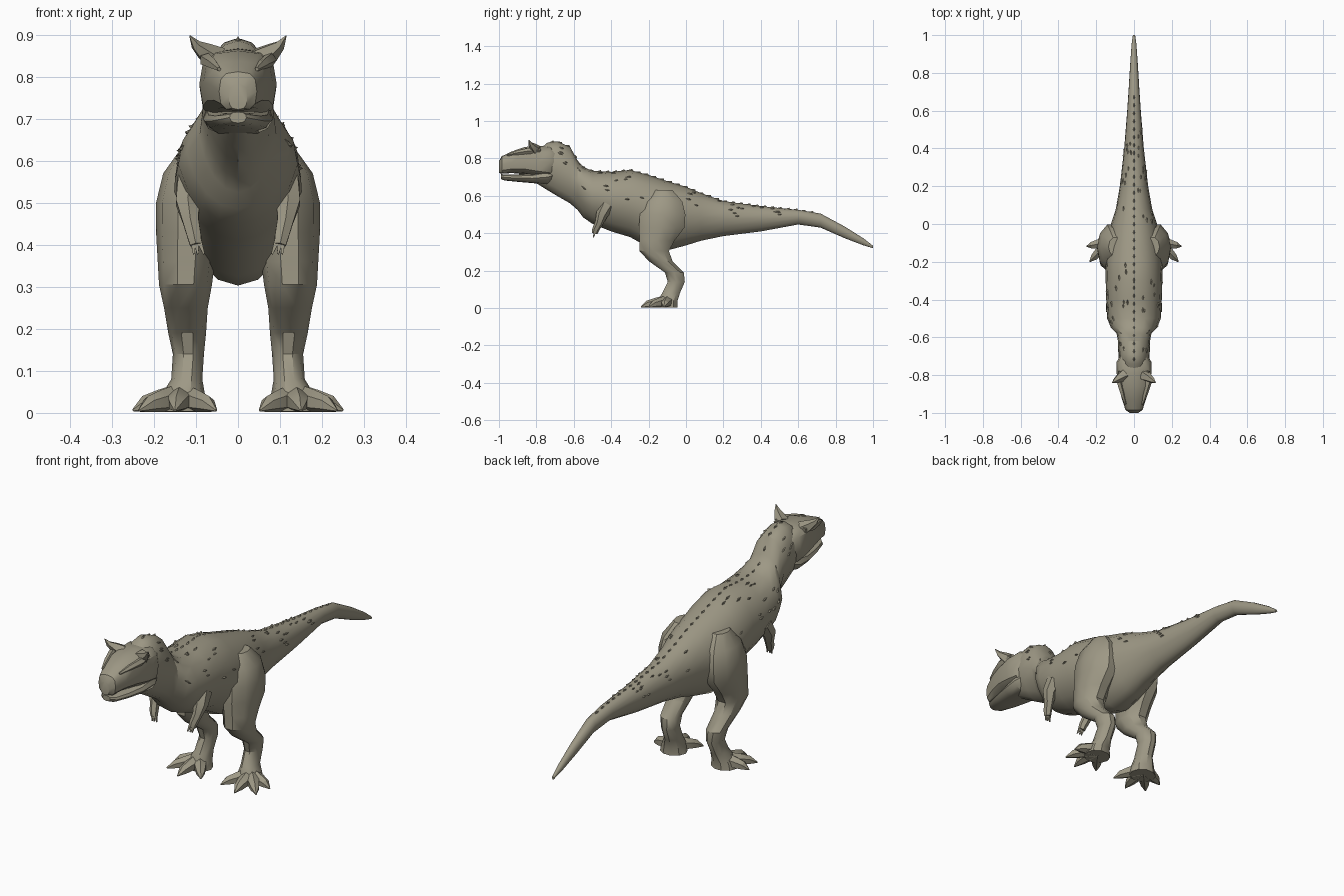
import bpy, bmesh, math, random
from mathutils import Vector

if "Cube" in bpy.data.objects:
    bpy.data.objects.remove(bpy.data.objects["Cube"])

random.seed(4)
hide = bpy.data.materials.new("olive grey hide")
hide.diffuse_color = (0.34, 0.315, 0.235, 1)
hide.use_nodes = True
hide.node_tree.nodes["Principled BSDF"].inputs["Base Color"].default_value = hide.diffuse_color


def finish(name, bm, angle=35):
    bmesh.ops.recalc_face_normals(bm, faces=bm.faces)
    me = bpy.data.meshes.new(name)
    bm.to_mesh(me)
    bm.free()
    ob = bpy.data.objects.new(name, me)
    bpy.context.collection.objects.link(ob)
    me.materials.append(hide)
    bpy.ops.object.select_all(action='DESELECT')
    ob.select_set(True)
    bpy.context.view_layer.objects.active = ob
    bpy.ops.object.shade_smooth_by_angle(angle=math.radians(angle))
    return ob


def skin(bm, rings):
    """Bridge a list of equal-length point rings and cap both ends."""
    vs = [[bm.verts.new(p) for p in r] for r in rings]
    n = len(vs[0])
    for a, b in zip(vs, vs[1:]):
        for i in range(n):
            j = (i + 1) % n
            bm.faces.new((a[i], a[j], b[j], b[i]))
    bm.faces.new(vs[0])
    bm.faces.new(vs[-1])


def spow(v, p):
    return math.copysign(abs(v) ** p, v)


def section_point(s, a, p=2.1, egg=0.2):
    """Point on an upright section (y, bottom, top, half width) at angle a."""
    y, zb, zt, w = s
    c, t = spow(math.cos(a), 2 / p), spow(math.sin(a), 2 / p)
    k = 1 - egg * max(0, -t)
    return Vector((w * c * k, y, (zb + zt) / 2 + (zt - zb) / 2 * t))


def upright_loft(name, sections, n=16, p=2.1, egg=0.2):
    bm = bmesh.new()
    skin(bm, [[section_point(s, 2 * math.pi * i / n, p, egg) for i in range(n)]
              for s in sections])
    return finish(name, bm)


def tube(bm, path, n=6, flat=1.0, floor=None):
    """Tapered limb through (x, y, z, radius) points."""
    pts = [Vector(q[:3]) for q in path]
    rings = []
    for i, q in enumerate(path):
        d = (pts[min(i + 1, len(pts) - 1)] - pts[max(i - 1, 0)]).normalized()
        u = d.cross(Vector((0, 0, 1)) if abs(d.z) < .8 else Vector((0, 1, 0))).normalized()
        v = d.cross(u)
        ring = []
        for k in range(n):
            a = 2 * math.pi * (k + .5) / n
            r = pts[i] + q[3] * (u * math.cos(a) + v * math.sin(a) * flat)
            if floor is not None:
                r.z = max(r.z, floor)
            ring.append(r)
        rings.append(ring)
    skin(bm, rings)


def side_pts(path, s):
    return [(q[0] * s,) + tuple(q[1:]) for q in path]


# Neck, torso and tail: (y, bottom, top, half width)
BODY = [(-.82, .68, .82, .055), (-.74, .63, .885, .078), (-.69, .60, .892, .083),
        (-.62, .56, .862, .085), (-.58, .525, .79, .092), (-.55, .485, .755, .122),
        (-.50, .45, .733, .142), (-.40, .41, .728, .147), (-.30, .38, .738, .150),
        (-.20, .325, .712, .152), (-.12, .303, .685, .145), (0, .335, .648, .122),
        (.08, .36, .615, .096), (.20, .385, .572, .075), (.40, .41, .545, .052),
        (.60, .447, .525, .036), (.72, .43, .505, .028), (.85, .373, .435, .02),
        (.95, .335, .372, .013), (1, .32, .333, .006)]
upright_loft("body_and_tail", BODY)

# Skull with a separate, slightly narrower lower jaw
upright_loft("skull", [(-1, .722, .785, .022), (-.985, .718, .812, .045),
                       (-.93, .722, .838, .063), (-.86, .715, .862, .082),
                       (-.79, .70, .866, .092), (-.73, .69, .868, .092),
                       (-.70, .72, .85, .075)], 12, 2.9, 0)
upright_loft("lower_jaw", [(-.99, .69, .716, .02), (-.97, .682, .715, .042),
                           (-.90, .675, .715, .062), (-.82, .668, .72, .078),
                           (-.74, .66, .74, .084), (-.71, .68, .74, .07)], 12, 2.6, .1)

# Brow horns and brow ridges
bm = bmesh.new()
for s in (1, -1):
    tube(bm, side_pts([(.052, -.80, .84, .034), (.078, -.815, .858, .024),
                       (.10, -.83, .875, .013), (.115, -.84, .898, .001)], s), 5)
finish("brow_horns", bm, 25)
bm = bmesh.new()
for s in (1, -1):
    tube(bm, side_pts([(.07, -.78, .845, .014), (.076, -.84, .84, .017),
                       (.06, -.90, .83, .013), (.045, -.955, .818, .005)], s), 5)
finish("brow_ridges", bm, 25)

# Legs: (x, y, z, half width, half depth)
LEG = [(.10, -.12, .63, .035, .05), (.112, -.12, .57, .066, .105), (.118, -.125, .50, .077, .128),
       (.12, -.13, .43, .075, .128), (.123, -.155, .36, .068, .098), (.125, -.17, .305, .063, .083),
       (.124, -.135, .25, .052, .066), (.121, -.062, .19, .045, .053), (.118, -.052, .14, .037, .048),
       (.122, -.08, .08, .037, .05), (.132, -.10, .035, .055, .056), (.134, -.10, .003, .062, .056)]
bm = bmesh.new()
for s in (1, -1):
    skin(bm, [[(s * (x + rx * math.cos(a)), y + ry * math.sin(a), z)
               for a in (2 * math.pi * i / 10 for i in range(10))]
              for x, y, z, rx, ry in LEG])
finish("legs", bm)

# Splayed toes with pointed claws
bm = bmesh.new()
for s in (1, -1):
    for tx, ty in ((.25, -.118), (.235, -.20), (.15, -.24), (.052, -.205)):
        def at(f):
            return .135 + (tx - .135) * f, -.095 + (ty + .095) * f
        path = [(*at(f), z, r) for f, z, r in
                ((0, .035, .036), (.45, .027, .028), (.75, .02, .021), (1, .006, .003))]
        tube(bm, side_pts(path, s), 6, 1, .002)
finish("toes", bm, 25)

# Tiny arms with stubby fingers
bm = bmesh.new()
for s in (1, -1):
    tube(bm, side_pts([(.11, -.42, .55, .04), (.12, -.45, .50, .032), (.112, -.465, .455, .022),
                       (.104, -.483, .42, .019), (.10, -.488, .40, .016)], s), 6)
    for dx in (-.012, .002, .012):
        tube(bm, side_pts([(.10 + dx * .6, -.487, .41, .009),
                           (.093 + dx, -.495, .378, .003)], s), 4)
finish("arms", bm)


def body_at(y, a):
    for p, q in zip(BODY, BODY[1:]):
        if p[0] <= y <= q[0]:
            f = (y - p[0]) / (q[0] - p[0])
            return section_point([u + (v - u) * f for u, v in zip(p, q)], a)


def scute(bm, y, a, length, height):
    """Low four-sided spike lying along the skin."""
    c = body_at(y, a)
    along = (body_at(y + .01, a) - body_at(y - .01, a)).normalized()
    across = (body_at(y, a + .05) - body_at(y, a - .05)).normalized()
    out = across.cross(along)
    if out.dot(Vector((math.cos(a), 0, math.sin(a)))) < 0:
        out = -out
    c -= out * .004
    base = [bm.verts.new(c + d) for d in (along * length, across * length * .35,
                                          along * -length, across * -length * .35)]
    tip = bm.verts.new(c + along * length * .6 + out * (height + .004))
    for i in range(4):
        bm.faces.new((base[i], base[(i + 1) % 4], tip))
    bm.faces.new(base)


# Row of scutes along the spine, and scattered ones over the flanks
bm = bmesh.new()
for i in range(34):
    scute(bm, -.72 + i * .042, math.pi / 2, .02, .007)
finish("spine_scutes", bm, 20)
bm = bmesh.new()
for i in range(80):
    y, a = random.uniform(-.72, .5), random.uniform(.1, 1.35)
    scute(bm, y, a if i % 2 else math.pi - a, .018, .006)
finish("flank_scutes", bm, 20)
